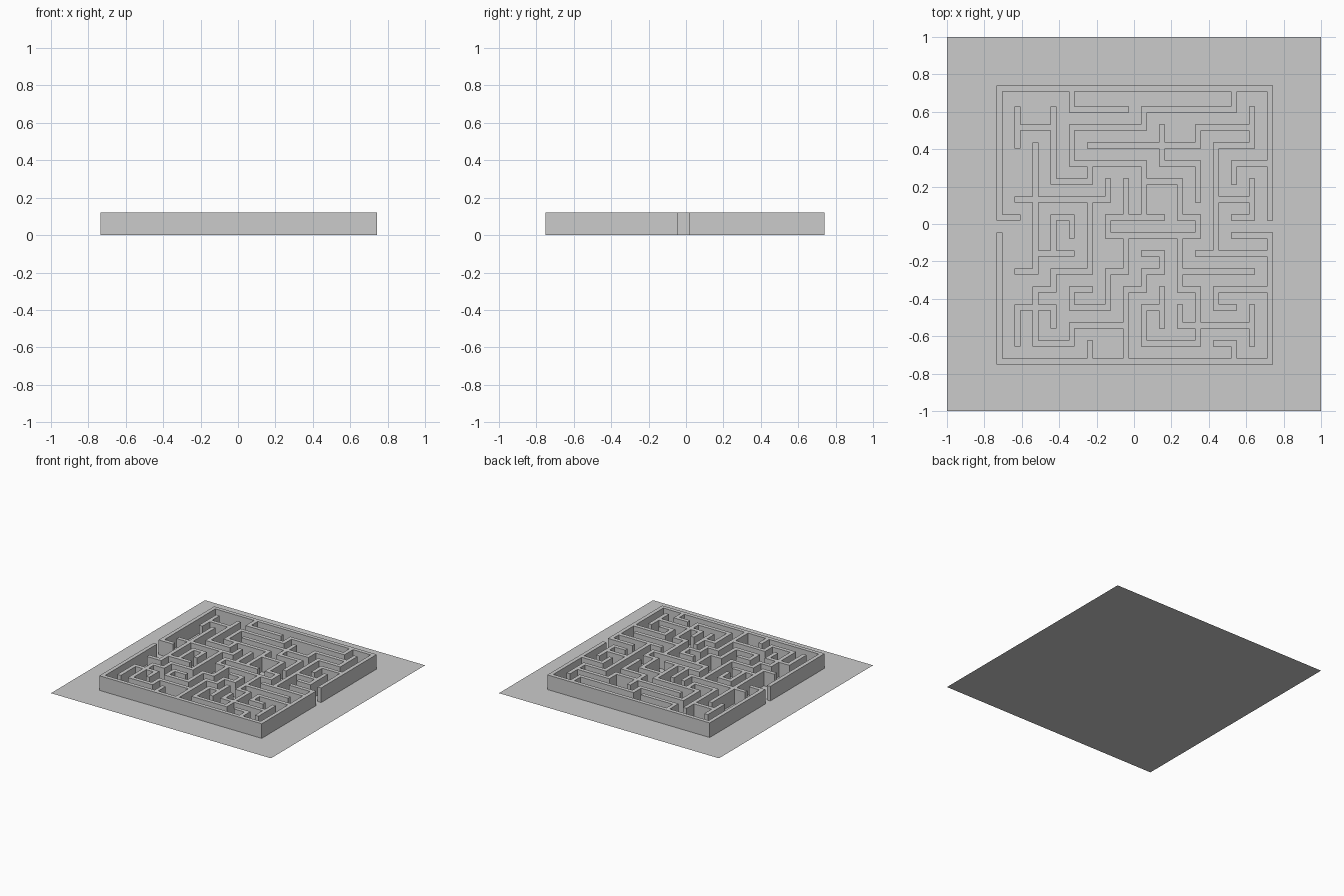
import bpy, bmesh

if "Cube" in bpy.data.objects:
    bpy.data.objects.remove(bpy.data.objects["Cube"])

H = 0.12      # wall height
T = 0.016     # half wall thickness
N = 16        # grid lines per axis

# grid line positions: columns left to right, rows back to front
xs = [-0.718 + 0.0963 * i for i in range(N)]
ys = [0.724] + [0.612 - 0.0963 * j for j in range(N - 1)]

# horizontal walls: row -> (first column, last column)
rows = {
    0: [(0, 15)],
    1: [(4, 7), (8, 13)],
    2: [(1, 3), (4, 8), (11, 14)],
    3: [(5, 11), (12, 14)],
    4: [(4, 8), (9, 11), (13, 15)],
    5: [(3, 5), (8, 10)],
    6: [(1, 6), (12, 14)],
    7: [(0, 1), (3, 4), (6, 9), (10, 11), (13, 14)],
    8: [(6, 11), (13, 15)],
    9: [(2, 4), (8, 9), (11, 15)],
    10: [(1, 2), (3, 5), (6, 7), (8, 9), (10, 14)],
    11: [(2, 3), (4, 5), (7, 8), (10, 11), (12, 15)],
    12: [(1, 3), (4, 6), (8, 9), (12, 13)],
    13: [(4, 7), (10, 14)],
    14: [(2, 4), (8, 11), (12, 13)],
    15: [(0, 15)],
}

# vertical walls: column -> (first row, last row)
cols = {
    0: [(0, 7), (8, 15)],
    1: [(1, 3), (12, 14)],
    2: [(3, 10), (11, 14)],
    3: [(1, 5), (7, 9), (10, 11), (12, 13)],
    4: [(0, 1), (2, 4), (7, 8), (11, 12), (13, 14)],
    5: [(4, 5), (6, 10), (14, 15)],
    6: [(5, 6), (7, 8), (10, 12)],
    7: [(5, 7), (8, 10), (11, 15)],
    8: [(1, 2), (4, 7), (10, 11), (12, 14)],
    9: [(2, 4), (9, 10), (11, 13)],
    10: [(5, 7), (8, 11), (12, 13)],
    11: [(2, 3), (4, 6), (7, 8), (11, 14)],
    12: [(3, 9), (11, 12)],
    13: [(0, 1), (4, 5), (14, 15)],
    14: [(1, 3), (5, 7), (12, 14)],
    15: [(0, 7), (8, 15)],
}

# mark filled tiles on a grid of alternating posts and gaps
tiles = set()
for j, runs in rows.items():
    for a, b in runs:
        tiles |= {(k, 2 * j) for k in range(2 * a, 2 * b + 1)}
for i, runs in cols.items():
    for a, b in runs:
        tiles |= {(2 * i, k) for k in range(2 * a, 2 * b + 1)}

ex = [v for x in xs for v in (x - T, x + T)]
ey = [v for y in ys for v in (y + T, y - T)]


def add_object(name, bm):
    mesh = bpy.data.meshes.new(name)
    bm.to_mesh(mesh)
    bm.free()
    obj = bpy.data.objects.new(name, mesh)
    bpy.context.collection.objects.link(obj)
    return obj


# maze walls: flat footprint of all tiles, extruded up as one solid
bm = bmesh.new()
corner = {}


def vert(i, j):
    if (i, j) not in corner:
        corner[i, j] = bm.verts.new((ex[i], ey[j], 0))
    return corner[i, j]


for i, j in sorted(tiles):
    bm.faces.new([vert(i, j + 1), vert(i + 1, j + 1), vert(i + 1, j), vert(i, j)])
result = bmesh.ops.extrude_face_region(bm, geom=bm.faces[:], use_keep_orig=True)
top = [g for g in result["geom"] if isinstance(g, bmesh.types.BMVert)]
bmesh.ops.translate(bm, verts=top, vec=(0, 0, H))
bmesh.ops.recalc_face_normals(bm, faces=bm.faces[:])
bmesh.ops.dissolve_limit(bm, angle_limit=0.01, verts=bm.verts[:], edges=bm.edges[:])
add_object("maze_walls", bm)

# flat ground sheet under the maze
bm = bmesh.new()
bmesh.ops.create_grid(bm, x_segments=1, y_segments=1, size=1)
add_object("base_sheet", bm)
